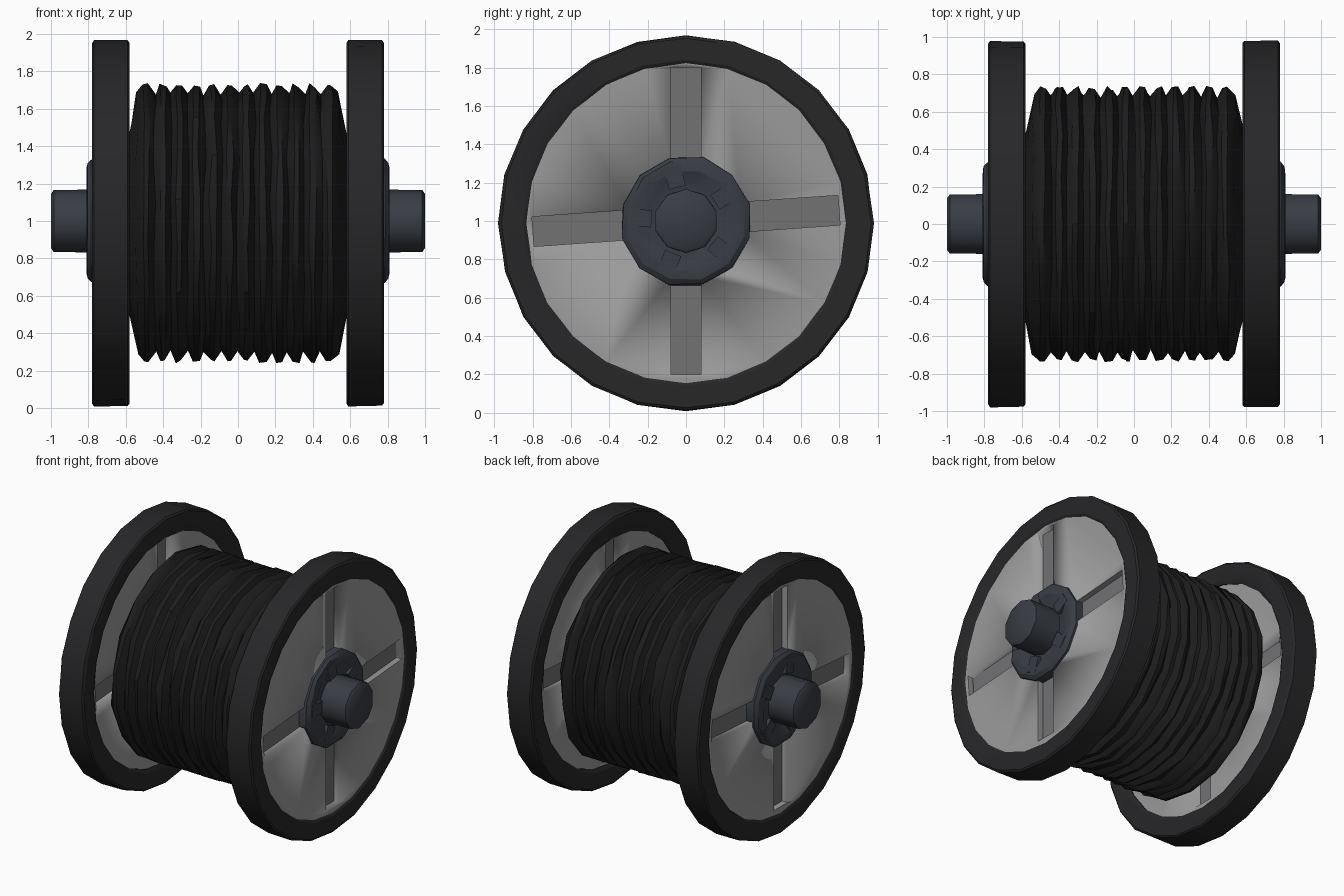
import bpy, bmesh, math, random
from mathutils import Matrix, Vector

if "Cube" in bpy.data.objects:
    bpy.data.objects.remove(bpy.data.objects["Cube"])

random.seed(4)
RIM_Z, HUB_Z = 0.988, 1.0


def material(name, rgb):
    m = bpy.data.materials.new(name)
    m.diffuse_color = (*rgb, 1)
    m.use_nodes = True
    m.node_tree.nodes["Principled BSDF"].inputs["Base Color"].default_value = m.diffuse_color
    return m


RUBBER = material("rim_black", (0.02, 0.02, 0.022))
PANEL = material("panel_grey", (0.33, 0.33, 0.33))
CHANNEL = material("channel_grey", (0.17, 0.17, 0.175))
STEEL = material("blue_steel", (0.04, 0.046, 0.058))
CABLE = material("cable_black", (0.012, 0.012, 0.013))


def finish(bm, name, mat, smooth=30):
    bmesh.ops.recalc_face_normals(bm, faces=bm.faces[:])
    me = bpy.data.meshes.new(name)
    bm.to_mesh(me)
    bm.free()
    me.materials.append(mat)
    ob = bpy.data.objects.new(name, me)
    bpy.context.collection.objects.link(ob)
    bpy.ops.object.select_all(action='DESELECT')
    ob.select_set(True)
    bpy.context.view_layer.objects.active = ob
    bpy.ops.object.shade_smooth_by_angle(angle=math.radians(smooth))
    return ob


def lathe(name, profile, sides, z, mat, closed=False, jx=0, jr=0, smooth=30, phase=0.5):
    """Spin an (x, radius) profile about the x axis, with optional jitter."""
    bm = bmesh.new()
    rings = []
    for x, r in profile:
        ring = []
        for k in range(sides):
            a = math.tau * (k + phase) / sides
            rr = r + random.uniform(-jr, jr)
            ring.append(bm.verts.new((x + random.uniform(-jx, jx),
                                      rr * math.cos(a), z + rr * math.sin(a))))
        rings.append(ring)
    pairs = list(zip(rings, rings[1:]))
    if closed:
        pairs.append((rings[-1], rings[0]))
    else:
        bm.faces.new(rings[0])
        bm.faces.new(rings[-1])
    for a, b in pairs:
        for k in range(sides):
            n = (k + 1) % sides
            bm.faces.new((a[k], a[n], b[n], b[k]))
    return finish(bm, name, mat, smooth)


def box(bm, centre, size, angle):
    """Box placed in the wheel plane, then turned about the axle."""
    turn = Matrix.Translation((0, 0, HUB_Z)) @ Matrix.Rotation(angle, 4, 'X')
    bmesh.ops.create_cube(bm, size=1, matrix=turn @ Matrix.Translation(centre)
                          @ Matrix.Diagonal((*size, 1)))


def spokes(name, s, thickness, width):
    """Four radial bars, the horizontal pair slightly turned."""
    bm = bmesh.new()
    for i in range(4):
        tilt = math.radians(4) if i % 2 else 0
        box(bm, (s * 0.685, 0, 0.545), (thickness, width, 0.51),
            i * math.pi / 2 + tilt)
    return finish(bm, name, CHANNEL)


for side, s in (("left", -1), ("right", 1)):
    # Rim ring
    rim = [(0.58, 0.85), (0.58, 0.965), (0.59, 0.978), (0.77, 0.978),
           (0.78, 0.965), (0.78, 0.85), (0.765, 0.825), (0.595, 0.825)]
    lathe(side + "_rim", [(s * x, r) for x, r in rim], 24, RIM_Z, RUBBER,
          closed=True, jr=0.003, phase=0)

    # Disc panel, nearly flush with the rim, with four slots cut in it
    panel = lathe(side + "_panel", [(s * 0.60, 0.835), (s * 0.77, 0.835)], 24,
                  RIM_Z, PANEL, phase=0)
    cutter = spokes(side + "_slot_cutter", s, 0.4, 0.155)
    cutter.hide_render = True
    cut = panel.modifiers.new("slots", 'BOOLEAN')
    cut.operation, cut.solver, cut.object = 'DIFFERENCE', 'EXACT', cutter
    bpy.context.view_layer.objects.active = panel
    bpy.ops.object.modifier_apply(modifier=cut.name)
    bpy.data.objects.remove(cutter)

    # Channel floors inside the slots
    spokes(side + "_channel_floors", s, 0.085, 0.157)

    # Hub dish around the axle
    hub = [(0.72, 0.345), (0.785, 0.342), (0.805, 0.315), (0.81, 0.27),
           (0.785, 0.21), (0.78, 0.15)]
    lathe(side + "_hub", [(s * x, r) for x, r in hub], 12, HUB_Z, STEEL, jr=0.006)

    # Hub lugs
    bm = bmesh.new()
    for i in range(5):
        box(bm, (s * 0.79, 0, 0.235), (0.04, 0.09, 0.11), math.tau * (i + 0.2) / 5)
    finish(bm, side + "_hub_lugs", STEEL)

    # Axle stub
    axle = [(0.76, 0.168), (0.985, 0.166), (1.0, 0.145)]
    lathe(side + "_axle", [(s * x, r) for x, r in axle], 10, HUB_Z, STEEL, smooth=40)

# Wound cable: twelve ridges with tapered ends
turns, pitch = 12, 0.089
profile = [(-0.61, 0.45), (-0.58, 0.5), (-0.54, 0.695)]
for i in range(turns):
    x = (i - (turns - 1) / 2) * pitch
    profile += [(x - 0.014, 0.738), (x + 0.014, 0.738)]
    if i < turns - 1:
        profile.append((x + pitch / 2, 0.688))
profile += [(0.54, 0.695), (0.58, 0.5), (0.61, 0.45)]
lathe("wound_cable", profile, 18, RIM_Z, CABLE, jx=0.009, jr=0.012, smooth=35)
